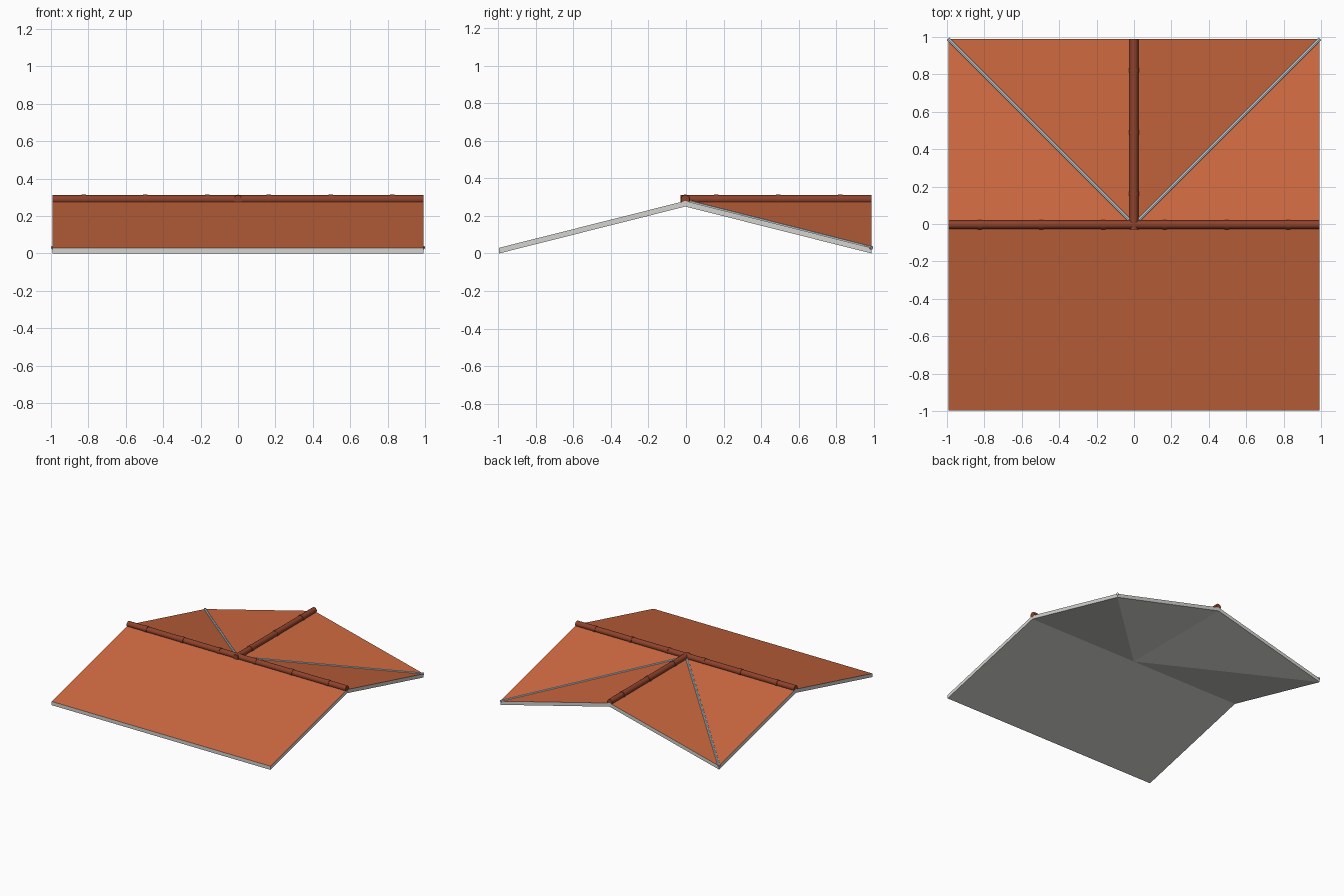
import bpy, bmesh
from mathutils import Vector

if "Cube" in bpy.data.objects:
    bpy.data.objects.remove(bpy.data.objects["Cube"])

H = 0.993          # half width of the roof
T = 0.03           # slab thickness, measured vertically
ZE, ZR = 0.03, 0.28   # top surface height at eaves and ridge
DY = -0.0035       # centres the model front to back


def srgb(r, g, b):
    return [((c / 255 + 0.055) / 1.055) ** 2.4 for c in (r, g, b)] + [1]


def material(name, rgb):
    m = bpy.data.materials.new(name)
    m.diffuse_color = srgb(*rgb)
    m.use_nodes = True
    m.node_tree.nodes["Principled BSDF"].inputs["Base Color"].default_value = m.diffuse_color
    return m


tile = material("terracotta tile", (204, 104, 63))
ridge_mat = material("dark ridge tile", (142, 66, 43))
grey = material("pale grey board", (212, 212, 208))
metal = material("valley metal", (198, 206, 210))


def rod(name, a, b, r, sides, mat):
    """Cylinder between two points."""
    a, b = Vector(a), Vector(b)
    d = b - a
    bpy.ops.mesh.primitive_cylinder_add(vertices=sides, radius=r, depth=d.length,
                                        location=(a + b) / 2 + Vector((0, DY, 0)))
    o = bpy.context.object
    o.name = name
    o.rotation_euler = d.to_track_quat('Z', 'Y').to_euler()
    o.data.materials.append(mat)
    bpy.ops.object.shade_smooth_by_angle()
    return o


# Roof slab: front slope, two side slopes and a cross gable at the back
bm = bmesh.new()
pts = [(-1, -1, 0), (1, -1, 0), (1, 0, 1), (0, 0, 1), (-1, 0, 1),
       (1, 1, 0), (0, 1, 1), (-1, 1, 0)]
v = [bm.verts.new((x * H, y * H + DY, ZR if up else ZE)) for x, y, up in pts]
for f in [(0, 1, 2, 3, 4), (3, 2, 5), (3, 5, 6), (3, 6, 7), (3, 7, 4)]:
    bm.faces.new([v[i] for i in f])
top = list(bm.faces)
ext = bmesh.ops.extrude_face_region(bm, geom=top, use_keep_orig=True)
low = [e for e in ext["geom"] if isinstance(e, bmesh.types.BMVert)]
bmesh.ops.translate(bm, verts=low, vec=(0, 0, -T))
bmesh.ops.recalc_face_normals(bm, faces=bm.faces)
# tiles on upward faces, pale board on edges and underside
for f in bm.faces:
    f.material_index = 0 if f.normal.z > 0.5 else 1
me = bpy.data.meshes.new("roof_slab")
bm.to_mesh(me)
bm.free()
me.materials.append(tile)
me.materials.append(grey)
bpy.context.collection.objects.link(bpy.data.objects.new("roof_slab", me))

# Ridge caps
RZ, RR = 0.288, 0.023
rod("main_ridge", (-H, 0, RZ), (H, 0, RZ), RR, 16, ridge_mat)
rod("back_ridge", (0, -0.026, RZ), (0, H, RZ), RR, 16, ridge_mat)

# Collars at the ridge joints
for p in (0.165, 0.495, 0.825):
    for s in (-1, 1):
        rod("main_ridge_collar", (s * p - 0.012, 0, RZ), (s * p + 0.012, 0, RZ),
            RR + 0.003, 16, ridge_mat)
    rod("back_ridge_collar", (0, p - 0.012, RZ), (0, p + 0.012, RZ),
        RR + 0.003, 16, ridge_mat)

# Valley flashings running from the ridge crossing to the back corners
for s in (-1, 1):
    rod("valley_flashing", (0, 0, ZR), (s * H, H, ZE), 0.01, 8, metal)
